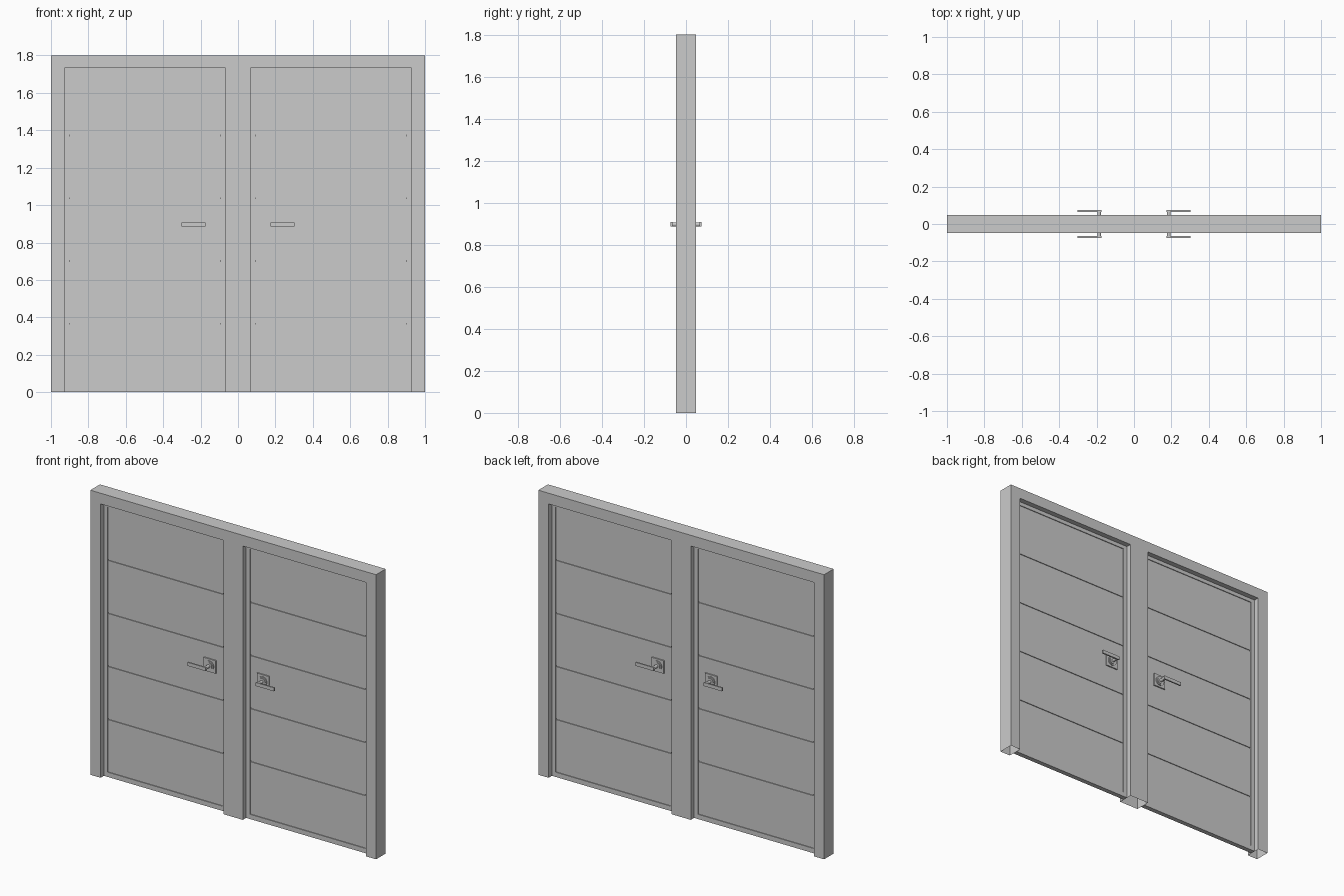
import bpy, bmesh
from math import pi
from mathutils import Matrix, Vector

if "Cube" in bpy.data.objects:
    bpy.data.objects.remove(bpy.data.objects["Cube"])

FRAME_Y, RIM_Y, PLANK_Y, CORE_Y = 0.048, 0.015, 0.010, 0.005
X_IN, X_OUT, TOP = 0.067, 0.928, 1.732      # door opening
W, SILL = 0.027, 0.03                       # rim width, bottom rim height


def finish(name, bm):
    bmesh.ops.recalc_face_normals(bm, faces=bm.faces)
    me = bpy.data.meshes.new(name)
    bm.to_mesh(me)
    bm.free()
    ob = bpy.data.objects.new(name, me)
    bpy.context.collection.objects.link(ob)
    return ob


def extrude(name, pts, vec, skip=lambda a, b: False):
    """Extrude a closed outline along vec, leaving out the sides that skip picks."""
    bm = bmesh.new()
    a = [bm.verts.new(p) for p in pts]
    b = [bm.verts.new(Vector(p) + Vector(vec)) for p in pts]
    bm.faces.new(a)
    bm.faces.new(b[::-1])
    for i in range(len(a)):
        j = (i + 1) % len(a)
        if not skip(pts[i], pts[j]):
            bm.faces.new((a[i], a[j], b[j], b[i]))
    return finish(name, bm)


def rim(name, outer, inner, y):
    """Mitred rectangular surround between two (x0, x1, z0, z1) rectangles."""
    def loop(r, yy):
        return [bm.verts.new((x, yy, z)) for x, z in
                ((r[0], r[2]), (r[1], r[2]), (r[1], r[3]), (r[0], r[3]))]
    bm = bmesh.new()
    rings = [loop(outer, -y), loop(inner, -y), loop(inner, y), loop(outer, y)]
    for k in range(4):
        p, q = rings[k], rings[(k + 1) % 4]
        for i in range(4):
            j = (i + 1) % 4
            bm.faces.new((p[i], p[j], q[j], q[i]))
    return finish(name, bm)


def add_box(bm, x0, x1, y0, y1, z0, z1):
    m = Matrix.Translation(((x0 + x1) / 2, (y0 + y1) / 2, (z0 + z1) / 2)) @ \
        Matrix.Diagonal((x1 - x0, y1 - y0, z1 - z0, 1))
    bmesh.ops.create_cube(bm, size=1, matrix=m)


def add_disc(bm, x, z, r, y0, y1, n=24):
    m = Matrix.Translation((x, (y0 + y1) / 2, z)) @ Matrix.Rotation(pi / 2, 4, 'X')
    bmesh.ops.create_cone(bm, cap_ends=True, segments=n, radius1=r, radius2=r,
                          depth=abs(y1 - y0), matrix=m)


# Frame: three posts and a lintel, open underneath
outline = [(-1, 0), (-1, 1.8), (1, 1.8), (1, 0), (X_OUT, 0), (X_OUT, TOP), (X_IN, TOP),
           (X_IN, 0), (-X_IN, 0), (-X_IN, TOP), (-X_OUT, TOP), (-X_OUT, 0)]
extrude("door_frame", [(x, -FRAME_Y, z) for x, z in outline], (0, 2 * FRAME_Y, 0),
        lambda p, q: p[2] == 0 and q[2] == 0)

# Plank cross-section with four grooves on each face
z0, z1 = SILL, TOP - W + 0.003
side = [(PLANK_Y, z0)]
for k in range(1, 5):
    z = z0 + (z1 - z0) * k / 5
    side += [(PLANK_Y, z - .005), (CORE_Y, z - .005), (CORE_Y, z + .005), (PLANK_Y, z + .005)]
side.append((PLANK_Y, z1))
section = [(-y, z) for y, z in side] + side[::-1]

for s, label in ((-1, "left"), (1, "right")):
    # Door leaf
    xa, xb = sorted((s * X_IN, s * X_OUT))
    rim(label + "_door_rim", (xa, xb, 0, TOP), (xa + W, xb - W, z0, z1), RIM_Y)
    extrude(label + "_door_planks", [(xa + W, y, z) for y, z in section],
            (xb - xa - 2 * W, 0, 0))
    # Handles on both faces
    for f, face in ((-1, "front"), (1, "back")):
        bm = bmesh.new()
        cx, cz = s * 0.186, 0.897
        ya = lambda a, b: sorted((f * a, f * b))
        add_box(bm, cx - .042, cx + .042, *ya(PLANK_Y, .018), cz - .041, cz + .041)
        add_disc(bm, cx, cz, 0.030, *ya(.018, .024))
        add_disc(bm, cx, cz, 0.022, *ya(.024, .028))
        add_disc(bm, cx, cz, 0.010, *ya(.028, .066), 16)
        add_box(bm, *sorted((s * .175, s * .303)), *ya(.065, .074), cz - .011, cz + .011)
        ob = finish(f"{label}_{face}_handle", bm)
        bpy.context.view_layer.objects.active = ob
        ob.select_set(True)
        bpy.ops.object.shade_smooth_by_angle()
        ob.select_set(False)
